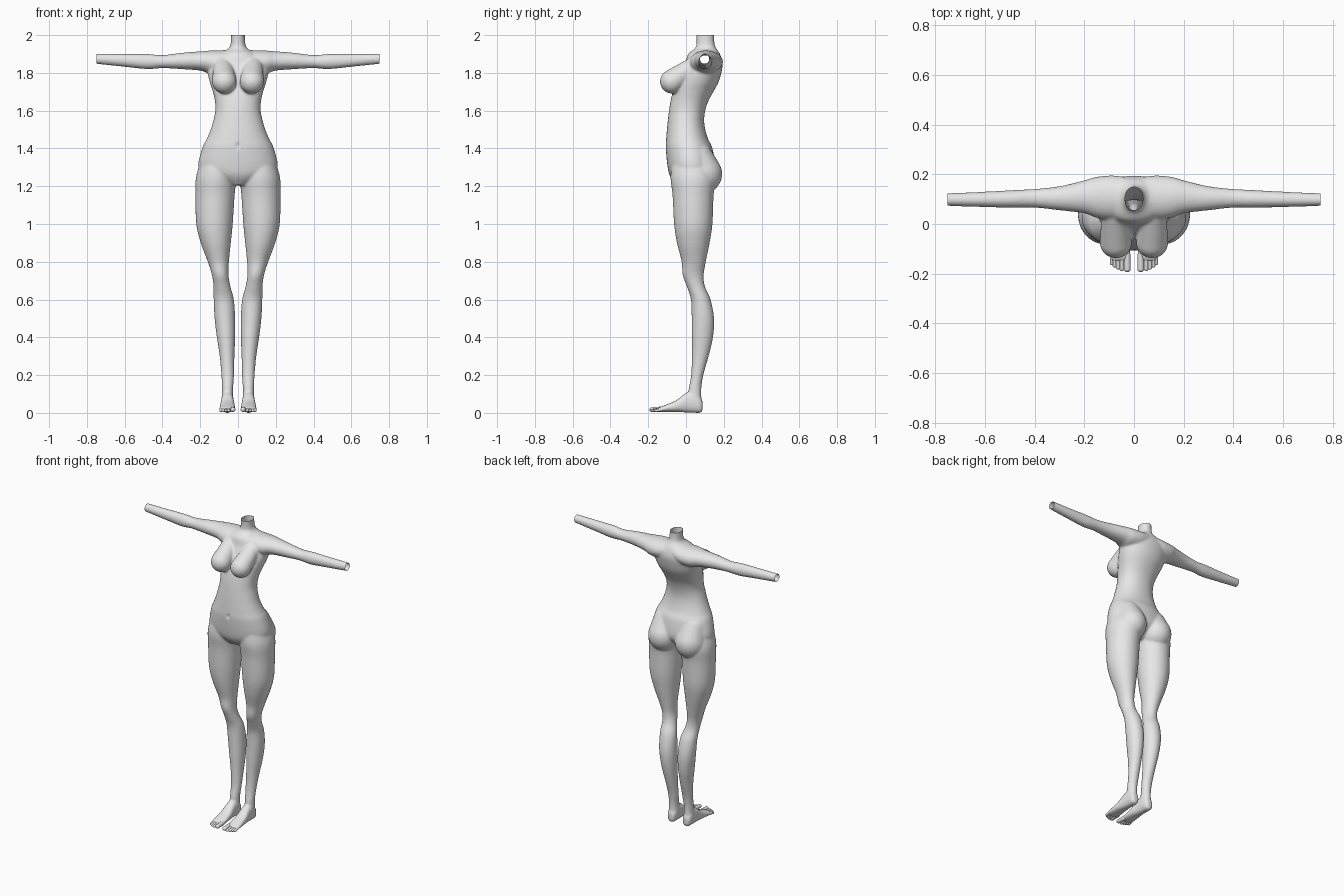
import bpy, bmesh, math
from mathutils import Vector

if "Cube" in bpy.data.objects:
    bpy.data.objects.remove(bpy.data.objects["Cube"])

grey = bpy.data.materials.new("neutral grey")
grey.diffuse_color = (0.8, 0.8, 0.8, 1)
grey.use_nodes = True
grey.node_tree.nodes["Principled BSDF"].inputs["Base Color"].default_value = grey.diffuse_color
N = 40
OTHER = {'x': (1, 2), 'y': (0, 2), 'z': (0, 1)}


def smooth_rows(rows, steps=5):
    """Catmull-Rom interpolation through the section rows."""
    out = []
    for i in range(len(rows) - 1):
        p0, p1, p2 = rows[max(i - 1, 0)], rows[i], rows[i + 1]
        p3 = rows[min(i + 2, len(rows) - 1)]
        for s in range(steps):
            t = s / steps
            out.append([0.5 * (2 * b + (c - a) * t + (2 * a - 5 * b + 4 * c - d) * t * t
                               + (3 * b - a - 3 * c + d) * t ** 3)
                        for a, b, c, d in zip(p0, p1, p2, p3)])
    return out + [list(rows[-1])]


def tube(bm, axis, rows, sides=(1,), power=2.0):
    """Closed loft; each row is position, then min/max on the two other axes."""
    u, v = OTHER[axis]
    k = 'xyz'.index(axis)
    for side in sides:
        rings = []
        for p, a0, a1, b0, b1 in smooth_rows(rows):
            ring = []
            for j in range(N):
                t = 2 * math.pi * j / N
                c, s = math.cos(t), math.sin(t)
                co = [0, 0, 0]
                co[k] = p
                co[u] = (a0 + a1) / 2 + (a1 - a0) / 2 * math.copysign(abs(c) ** (2 / power), c)
                co[v] = (b0 + b1) / 2 + (b1 - b0) / 2 * math.copysign(abs(s) ** (2 / power), s)
                co[0] *= side
                ring.append(bm.verts.new(co))
            rings.append(ring)
        for r, q in zip(rings, rings[1:]):
            for j in range(N):
                bm.faces.new((r[j], r[(j + 1) % N], q[(j + 1) % N], q[j]))
        bm.faces.new(rings[0])
        bm.faces.new(rings[-1])


def blob(bm, balls, sides=(-1, 1)):
    """Convex hull around ellipsoids given as (centre, radii)."""
    for side in sides:
        tmp = bmesh.new()
        for c, r in balls:
            made = bmesh.ops.create_uvsphere(tmp, u_segments=24, v_segments=16, radius=1)['verts']
            for w in made:
                w.co = Vector(((c[0] + w.co.x * r[0]) * side,
                               c[1] + w.co.y * r[1], c[2] + w.co.z * r[2]))
        res = bmesh.ops.convex_hull(tmp, input=tmp.verts[:])
        hull = {f for f in res['geom'] if isinstance(f, bmesh.types.BMFace)}
        new = {}
        for f in hull:
            for w in f.verts:
                if w not in new:
                    new[w] = bm.verts.new(w.co)
            bm.faces.new([new[w] for w in f.verts])
        tmp.free()


def to_object(bm, name):
    bmesh.ops.recalc_face_normals(bm, faces=bm.faces[:])
    me = bpy.data.meshes.new(name)
    bm.to_mesh(me)
    bm.free()
    me.materials.append(grey)
    ob = bpy.data.objects.new(name, me)
    bpy.context.collection.objects.link(ob)
    return ob


BOTH = (-1, 1)
bm = bmesh.new()

# torso and neck
tube(bm, 'z', [
    (1.205, -.05, .05, -.05, .08), (1.25, -.16, .16, -.083, .13),
    (1.30, -.21, .21, -.097, .155), (1.40, -.19, .19, -.107, .14),
    (1.45, -.166, .166, -.105, .117), (1.50, -.145, .145, -.101, .102),
    (1.55, -.13, .13, -.096, .096), (1.60, -.12, .12, -.09, .102),
    (1.65, -.122, .122, -.082, .118), (1.70, -.133, .133, -.07, .145),
    (1.75, -.149, .149, -.052, .172), (1.80, -.16, .16, -.03, .187),
    (1.85, -.155, .155, -.005, .194), (1.90, -.10, .10, .012, .18),
    (1.93, -.05, .05, .048, .16), (1.96, -.038, .038, .056, .15),
    (2.03, -.036, .036, .052, .15)], power=2.15)

# shoulders and arms
tube(bm, 'x', [
    (0.0, .05, .183, 1.83, 1.925), (.08, .02, .195, 1.80, 1.92),
    (.15, .025, .19, 1.797, 1.918), (.20, .043, .176, 1.812, 1.914),
    (.30, .055, .152, 1.82, 1.906), (.40, .066, .141, 1.825, 1.894),
    (.48, .065, .137, 1.82, 1.90), (.60, .068, .13, 1.832, 1.90),
    (.79, .074, .122, 1.852, 1.901)], BOTH)

# legs
tube(bm, 'z', [
    (1.35, .02, .19, -.07, .12), (1.25, .01, .222, -.082, .155),
    (1.15, .018, .225, -.071, .146), (1.0, .028, .221, -.063, .14),
    (.90, .038, .197, -.048, .125), (.80, .048, .16, -.023, .105),
    (.73, .05, .138, -.018, .094), (.67, .04, .13, .004, .10),
    (.60, .022, .129, .026, .13), (.50, .015, .124, .03, .149),
    (.40, .015, .112, .03, .143), (.30, .019, .097, .031, .12),
    (.20, .021, .088, .027, .092), (.12, .026, .085, .013, .081),
    (.04, .024, .088, .01, .085)], BOTH)

# buttocks
blob(bm, [((.1, .085, 1.265), (.098, .107, .105)), ((.1, .05, 1.36), (.085, .09, .08))])

# breasts
blob(bm, [((.073, -.074, 1.754), (.065, .064, .064)), ((.08, .05, 1.845), (.05, .045, .045))])

# feet
tube(bm, 'y', [
    (.088, .04, .072, .015, .06), (.078, .03, .083, .001, .08),
    (.05, .024, .088, .0, .115), (.0, .022, .09, .002, .105),
    (-.05, .017, .095, .005, .068), (-.10, .014, .098, .005, .046),
    (-.135, .014, .098, .005, .032), (-.15, .02, .09, .008, .025)], BOTH, 2.4)

# fuse everything into one skin
rough = to_object(bm, "rough_body")
rm = rough.modifiers.new("fuse", 'REMESH')
rm.mode = 'VOXEL'
rm.voxel_size = 0.0065
sm = rough.modifiers.new("soften", 'SMOOTH')
sm.factor = 0.5
sm.iterations = 8
dg = bpy.context.evaluated_depsgraph_get()
dg.update()
skin = bpy.data.meshes.new_from_object(rough.evaluated_get(dg))
bpy.data.objects.remove(rough)

# cut open neck and wrists, press in the navel
bm = bmesh.new()
bm.from_mesh(skin)
for co, no in (((0, 0, 2), (0, 0, 1)), ((.75, 0, 0), (1, 0, 0)), ((-.75, 0, 0), (-1, 0, 0))):
    bmesh.ops.bisect_plane(bm, geom=bm.verts[:] + bm.edges[:] + bm.faces[:],
                           plane_co=co, plane_no=no, clear_outer=True)
for w in bm.verts:
    d = math.hypot(w.co.x, (w.co.z - 1.415) * 0.6)
    if w.co.y < -0.05 and d < 0.014:
        w.co.y += 0.009 * (1 - d / 0.014)
body = to_object(bm, "body")

# toes
bm = bmesh.new()
for x, tip, r in ((.027, -.194, .0135), (.049, -.190, .009), (.064, -.184, .0085),
                  (.078, -.176, .008), (.090, -.166, .0075)):
    blob(bm, [((x, tip + r, r + .004), (r, r, r * .9)),
              ((x, -.125, .019), (r * .95, r, r * 1.1))])
toes = to_object(bm, "toes")

for ob in (body, toes):
    ob.data.polygons.foreach_set("use_smooth", [True] * len(ob.data.polygons))
    for p in ob.data.polygons:
        p.material_index = 0
    ob.data.update()
